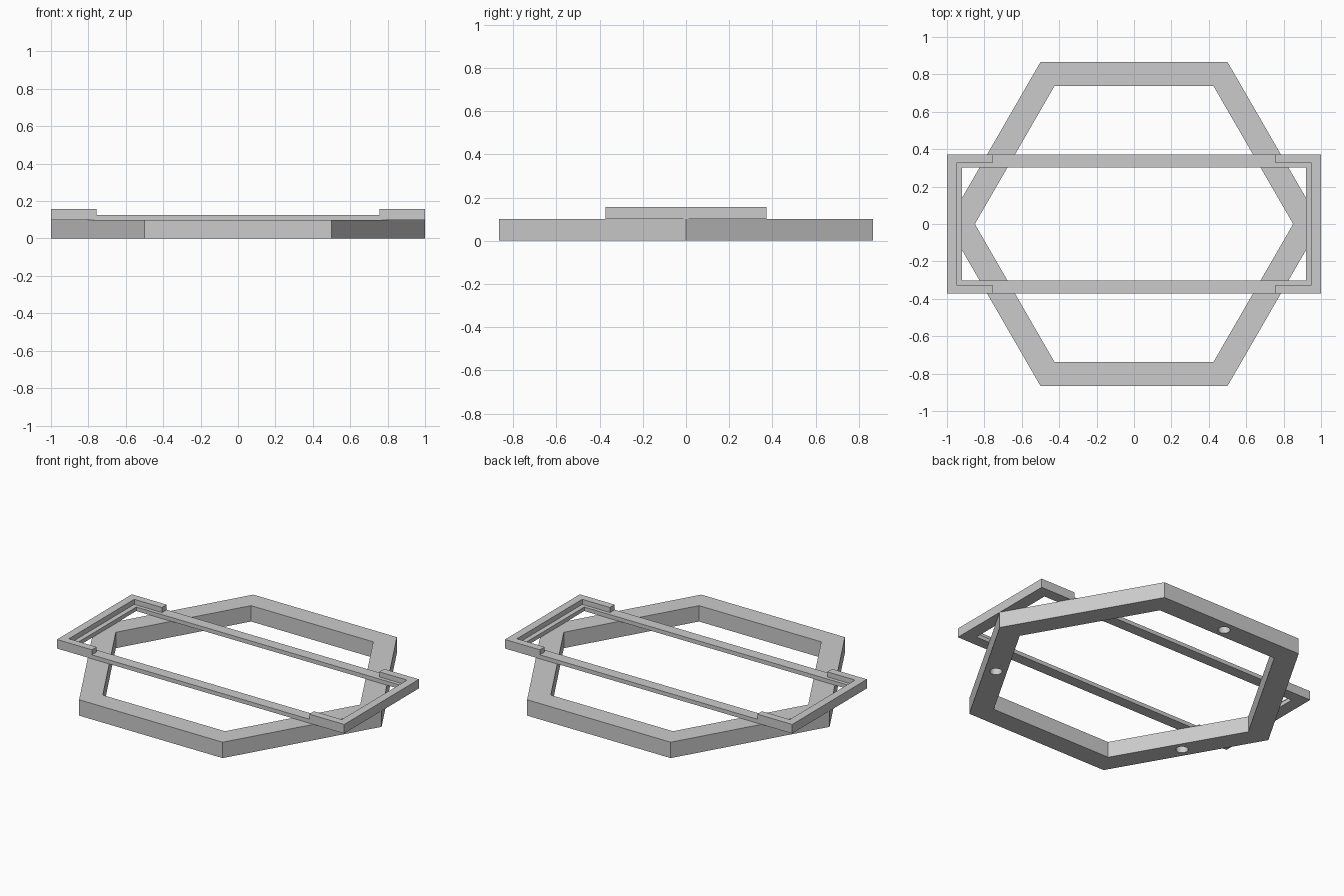
import bpy
import bmesh
from math import cos, sin, pi, radians

cube = bpy.data.objects.get("Cube")
if cube:
    bpy.data.objects.remove(cube, do_unlink=True)

grey = bpy.data.materials.new("plain_grey")
grey.use_nodes = True
tone = (0.6, 0.6, 0.6, 1)
grey.diffuse_color = tone
grey.node_tree.nodes["Principled BSDF"].inputs["Base Color"].default_value = tone


def finish(name, bm):
    bmesh.ops.recalc_face_normals(bm, faces=bm.faces)
    mesh = bpy.data.meshes.new(name)
    bm.to_mesh(mesh)
    bm.free()
    mesh.materials.append(grey)
    obj = bpy.data.objects.new(name, mesh)
    bpy.context.collection.objects.link(obj)
    return obj


def ring(name, outer, inner, z0, z1):
    """Flat-sided ring between two matching outlines."""
    bm = bmesh.new()
    loops = [[bm.verts.new((x, y, z)) for x, y in outline]
             for outline, z in ((outer, z0), (outer, z1), (inner, z1), (inner, z0))]
    n = len(outer)
    for k in range(4):
        a, b = loops[k], loops[(k + 1) % 4]
        for i in range(n):
            j = (i + 1) % n
            bm.faces.new((a[i], a[j], b[j], b[i]))
    return finish(name, bm)


def prism(name, outline, z0, z1):
    bm = bmesh.new()
    face = bm.faces.new([bm.verts.new((x, y, z0)) for x, y in outline])
    top = bmesh.ops.extrude_face_region(bm, geom=[face])["geom"]
    bmesh.ops.translate(bm, vec=(0, 0, z1 - z0),
                        verts=[v for v in top if isinstance(v, bmesh.types.BMVert)])
    return finish(name, bm)


def hexagon(r):
    return [(r * cos(i * pi / 3), r * sin(i * pi / 3)) for i in range(6)]


def rectangle(x, y):
    return [(x, y), (-x, y), (-x, -y), (x, -y)]


BASE_TOP, RAIL_TOP, RIM_TOP = 0.1, 0.125, 0.157
HALF_W = 0.372

# Hexagonal base ring
base = ring("hexagon_base", hexagon(1), hexagon(0.851), 0, BASE_TOP)

# Blind round holes under every second side
for angle in (90, 210, 330):
    a = radians(angle)
    bpy.ops.mesh.primitive_cylinder_add(
        vertices=32, radius=0.035, depth=0.14,
        location=(0.8 * cos(a), 0.8 * sin(a), 0))
    cutter = bpy.context.object
    cutter.name = "hole_cutter"
    cutter.hide_render = True
    cutter.data.materials.append(grey)
    mod = base.modifiers.new("hole", "BOOLEAN")
    mod.operation = "DIFFERENCE"
    mod.object = cutter
    bpy.context.view_layer.objects.active = base
    bpy.ops.object.modifier_apply(modifier=mod.name)
    bpy.data.objects.remove(cutter, do_unlink=True)

# Thin rectangular ledge frame lying across the base
ring("ledge_frame", rectangle(1, HALF_W), rectangle(0.92, 0.302), BASE_TOP, RAIL_TOP)

# Raised U-shaped rims holding each end
for side, s in (("left", 1), ("right", -1)):
    half = [(0.757, 0.325), (0.757, HALF_W), (1, HALF_W)]
    inner = (0.95, 0.325)
    upper = [inner] + half
    outline = upper + [(x, -y) for x, y in reversed(upper)]
    prism(side + "_end_rim", [(s * x, y) for x, y in outline], RAIL_TOP, RIM_TOP)
